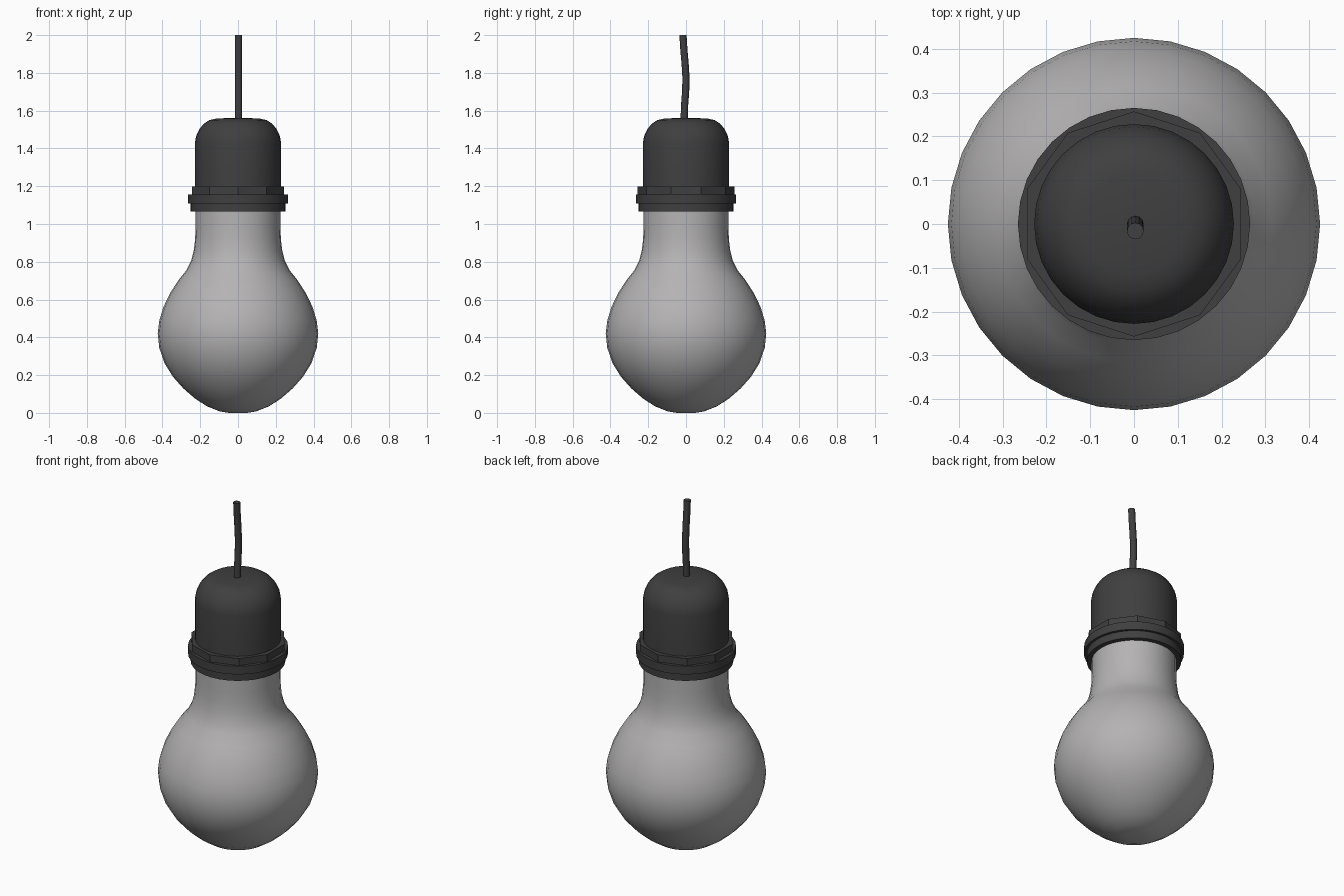
import bpy
import bmesh
import math
from mathutils import Vector

if "Cube" in bpy.data.objects:
    bpy.data.objects.remove(bpy.data.objects["Cube"])


def material(name, rgb):
    m = bpy.data.materials.new(name)
    m.diffuse_color = (*rgb, 1.0)
    m.use_nodes = True
    m.node_tree.nodes["Principled BSDF"].inputs["Base Color"].default_value = m.diffuse_color
    return m


GLASS = material("frosted_grey", (0.46, 0.45, 0.45))
DARK = material("dark_plastic", (0.05, 0.05, 0.05))


def finish(name, bm, mat, angle):
    bmesh.ops.recalc_face_normals(bm, faces=bm.faces)
    mesh = bpy.data.meshes.new(name)
    bm.to_mesh(mesh)
    bm.free()
    mesh.materials.append(mat)
    obj = bpy.data.objects.new(name, mesh)
    bpy.context.collection.objects.link(obj)
    bpy.ops.object.select_all(action='DESELECT')
    obj.select_set(True)
    bpy.context.view_layer.objects.active = obj
    bpy.ops.object.shade_smooth_by_angle(angle=math.radians(angle))
    return obj


def lathe(name, profile, mat, sides=32, angle=35):
    """Turn an (r, z) profile around z; a ring is made per point, ends capped."""
    bm = bmesh.new()
    rings = []
    for r, z in profile:
        rings.append([bm.verts.new((r * math.sin(2 * math.pi * i / sides),
                                    r * math.cos(2 * math.pi * i / sides), z))
                      for i in range(sides)])
    for a, b in zip(rings, rings[1:]):
        for i in range(sides):
            j = (i + 1) % sides
            bm.faces.new((a[i], a[j], b[j], b[i]))
    bm.faces.new(rings[0])
    bm.faces.new(rings[-1])
    return finish(name, bm, mat, angle)


# Glass bulb with a flattened tip and a straight neck
lathe("bulb", [(0.05, 0.0), (0.10, 0.009), (0.165, 0.035), (0.23, 0.078),
               (0.29, 0.13), (0.345, 0.192), (0.39, 0.265), (0.417, 0.345),
               (0.425, 0.42), (0.417, 0.487), (0.395, 0.56), (0.36, 0.633),
               (0.315, 0.703), (0.273, 0.755), (0.248, 0.805), (0.234, 0.86),
               (0.227, 0.92), (0.225, 0.98), (0.225, 1.15)], GLASS)

# Socket cap with a rounded shoulder
lathe("socket_cap", [(0.228, 1.12), (0.228, 1.43), (0.222, 1.465), (0.206, 1.50),
                     (0.182, 1.53), (0.152, 1.55), (0.115, 1.558), (0.03, 1.562)], DARK)

# Stacked collar rings: round lip, wider round band, faceted nut
lathe("collar_lip", [(0.251, 1.065), (0.251, 1.11)], DARK)
lathe("collar_band", [(0.265, 1.109), (0.265, 1.157)], DARK)
lathe("collar_nut", [(0.257, 1.156), (0.257, 1.198)], DARK, sides=10, angle=20)

# Slightly wavy cord: path points are (y, z)
path = [(-0.010, 1.54), (-0.008, 1.62), (-0.002, 1.70), (0.0, 1.77),
        (-0.004, 1.84), (-0.011, 1.92), (-0.016, 2.0)]
bm = bmesh.new()
rings = []
N = 12
for y, z in path:
    rings.append([bm.verts.new(Vector((0.003 + 0.019 * math.cos(2 * math.pi * i / N),
                                       y + 0.019 * math.sin(2 * math.pi * i / N), z)))
                  for i in range(N)])
for a, b in zip(rings, rings[1:]):
    for i in range(N):
        j = (i + 1) % N
        bm.faces.new((a[i], a[j], b[j], b[i]))
bm.faces.new(rings[0])
bm.faces.new(rings[-1])
finish("cord", bm, DARK, 40)
